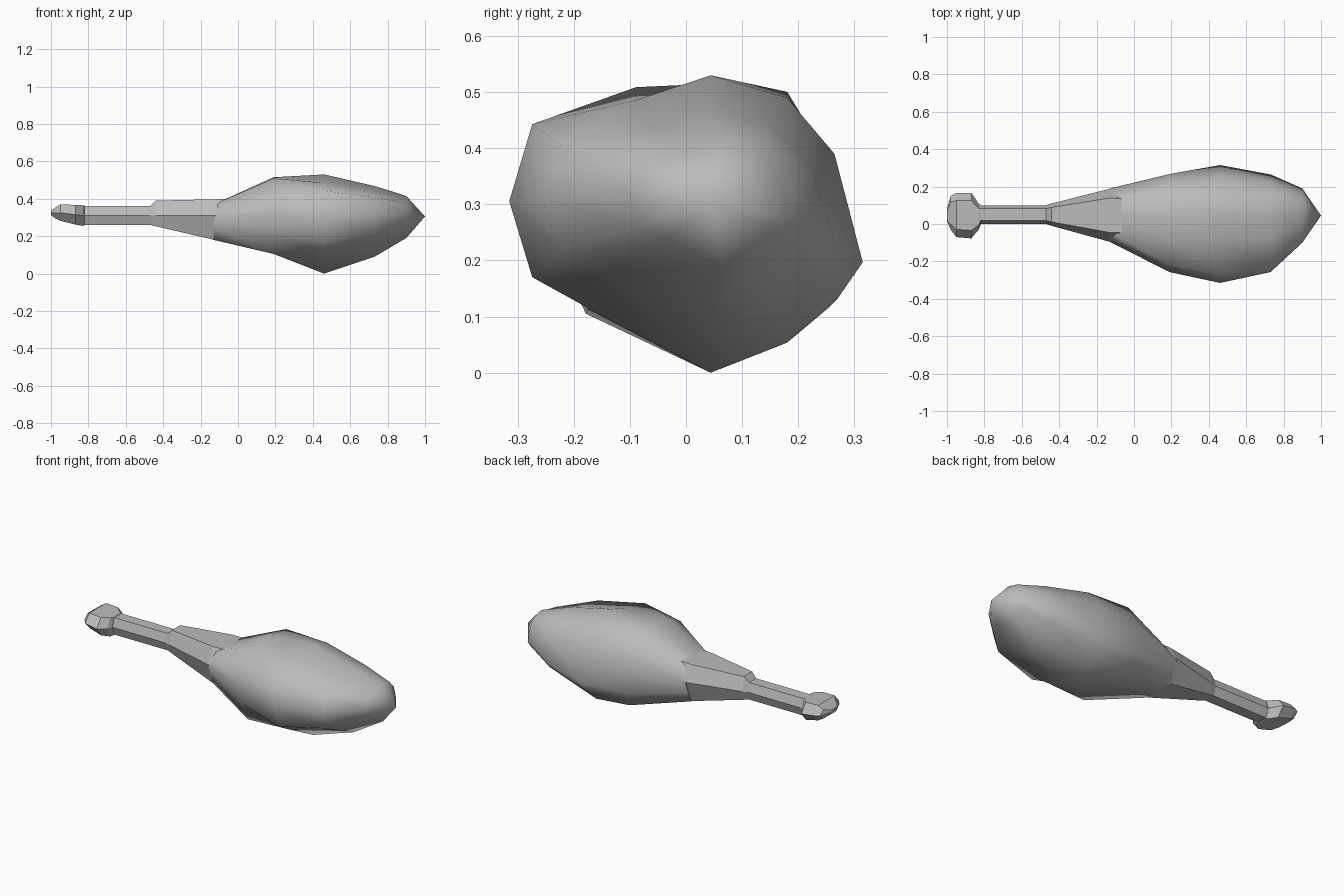
import bpy
import bmesh

if "Cube" in bpy.data.objects:
    bpy.data.objects.remove(bpy.data.objects["Cube"], do_unlink=True)

grey = bpy.data.materials.new("plain_grey")
grey.use_nodes = True
colour = (0.5, 0.5, 0.5, 1)
grey.diffuse_color = colour
grey.node_tree.nodes["Principled BSDF"].inputs["Base Color"].default_value = colour

# Cross-sections as (y, z) in a unit box from -1 to 1
HEXAGON = [(-1, 0), (-.65, -1), (.65, -1), (1, 0), (.65, 1), (-.65, 1)]
# The same hexagon with a point halfway along each side
NECK = [p for a, b in zip(HEXAGON, HEXAGON[1:] + HEXAGON[:1])
        for p in (a, ((a[0] + b[0]) / 2, (a[1] + b[1]) / 2))]
SHOULDER = [(-1, .1), (-.9, -.45), (-.7, -1), (.15, -1), (.95, -.95), (1, -.6),
            (1, -.1), (.9, .45), (.67, .93), (.15, 1), (-.36, .97), (-.85, .6)]
LUMP = [(-1, .15), (-.87, -.36), (-.55, -.57), (.14, -1), (.57, -.8), (.86, -.5),
        (1, -.26), (.84, .47), (.57, .85), (.14, 1), (-.29, .83), (-.87, .67)]


def loft(name, sections, rings, tip=None, smooth=False):
    """Skin one section per ring, scaled to the box x, ymin, ymax, zmin, zmid, zmax."""
    bm = bmesh.new()
    loops = []
    for section, (x, y0, y1, z0, zm, z1) in zip(sections, rings):
        loops.append([bm.verts.new((x, (y0 + y1 + v * (y1 - y0)) / 2,
                                    zm + w * (z1 - zm if w > 0 else zm - z0)))
                      for v, w in section])
    n = len(loops[0])
    for a, b in zip(loops, loops[1:]):
        for i in range(n):
            bm.faces.new((a[i], a[(i + 1) % n], b[(i + 1) % n], b[i]))
    bm.faces.new(loops[0])
    if tip:
        point = bm.verts.new(tip)
        for i in range(n):
            bm.faces.new((loops[-1][i], loops[-1][(i + 1) % n], point))
    else:
        bm.faces.new(loops[-1])
    bmesh.ops.recalc_face_normals(bm, faces=bm.faces)
    for face in bm.faces:
        face.smooth = smooth and len(face.verts) < n
    mesh = bpy.data.meshes.new(name)
    bm.to_mesh(mesh)
    bm.free()
    mesh.materials.append(grey)
    obj = bpy.data.objects.new(name, mesh)
    bpy.context.collection.objects.link(obj)


# Plump smooth meat, pointed at the far end
loft("meat", [NECK, SHOULDER, LUMP, LUMP, LUMP], [
    (-.13, -.095, .19, .18, .3, .37),
    (.19, -.257, .267, .105, .307, .515),
    (.46, -.315, .315, .0, .266, .53),
    (.73, -.257, .265, .09, .282, .468),
    (.9, -.1, .19, .19, .303, .415),
], tip=(1, .045, .305), smooth=True)

# Faceted sleeve where the meat narrows onto the bone, its end hidden in the meat
loft("sleeve", [HEXAGON] * 4, [
    (-.47, 0, .1, .26, .31, .36),
    (-.44, -.01, .11, .253, .31, .39),
    (-.13, -.095, .188, .181, .31, .397),
    (0, -.09, .18, .24, .31, .4),
])

# Straight bone shaft
loft("bone", [HEXAGON] * 2, [
    (-.86, 0, .1, .26, .31, .36),
    (-.44, 0, .1, .26, .31, .36),
])

# Wide flattened knuckle at the bone end
loft("knuckle", [HEXAGON] * 6, [
    (-1, .015, .08, .312, .325, .335),
    (-.98, -.03, .15, .297, .325, .35),
    (-.95, -.07, .167, .282, .325, .37),
    (-.87, -.077, .167, .262, .315, .367),
    (-.83, -.03, .108, .255, .31, .365),
    (-.82, -.005, .103, .258, .31, .362),
])
